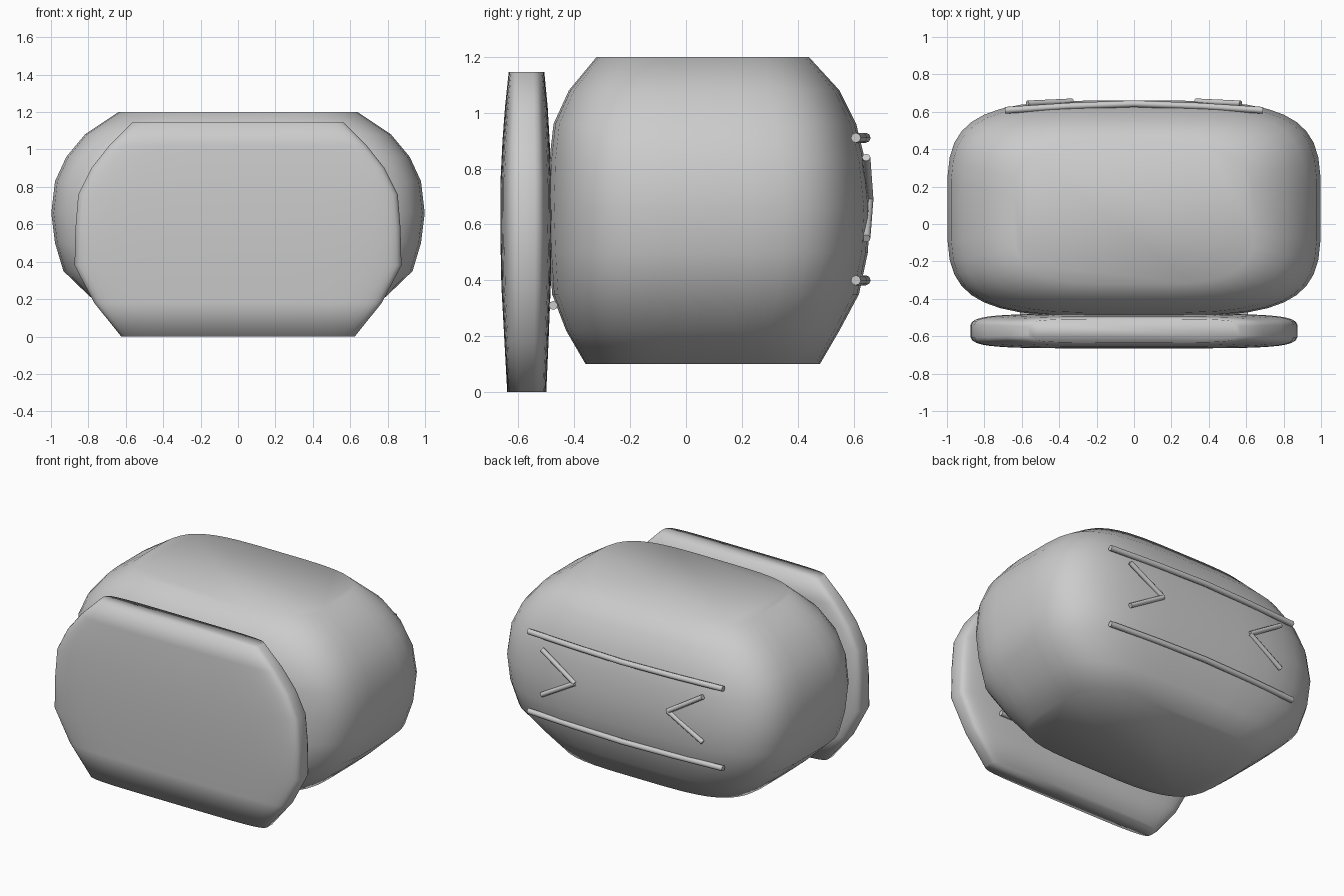
import bpy, bmesh, math
from mathutils import Vector

if "Cube" in bpy.data.objects:
    bpy.data.objects.remove(bpy.data.objects["Cube"])


def loft(name, rings, power, count):
    """Stack rounded-rectangle rings: (z, half width, y front, y back)."""
    bm = bmesh.new()
    loops = []
    for z, w, y0, y1 in rings:
        loop = []
        for i in range(count):
            t = 2 * math.pi * (i + 0.5) / count
            c, s = math.cos(t), math.sin(t)
            x = w * math.copysign(abs(c) ** (2 / power), c)
            y = (y0 + y1) / 2 + (y1 - y0) / 2 * math.copysign(abs(s) ** (2 / power), s)
            loop.append(bm.verts.new((x, y, z)))
        loops.append(loop)
    for a, b in zip(loops, loops[1:]):
        for i in range(count):
            j = (i + 1) % count
            bm.faces.new((a[i], a[j], b[j], b[i]))
    bm.faces.new(loops[0][::-1])
    bm.faces.new(loops[-1])
    for f in bm.faces:
        f.smooth = True
    me = bpy.data.meshes.new(name)
    bm.to_mesh(me)
    bm.free()
    ob = bpy.data.objects.new(name, me)
    bpy.context.collection.objects.link(ob)
    return ob


def rod(name, points, radius):
    """Round bar following a short path."""
    cu = bpy.data.curves.new(name, 'CURVE')
    cu.dimensions = '3D'
    cu.bevel_depth = radius
    cu.bevel_resolution = 2
    cu.use_fill_caps = True
    sp = cu.splines.new('POLY')
    sp.points.add(len(points) - 1)
    for p, co in zip(sp.points, points):
        p.co = (*co, 1)
    ob = bpy.data.objects.new(name, cu)
    bpy.context.collection.objects.link(ob)
    return ob


# Plump main body
loft("body", [
    (0.10, 0.66, -0.36, 0.48), (0.22, 0.80, -0.43, 0.55),
    (0.35, 0.935, -0.48, 0.62), (0.50, 0.98, -0.49, 0.652),
    (0.66, 1.00, -0.495, 0.66), (0.83, 0.98, -0.49, 0.642),
    (0.96, 0.92, -0.475, 0.61), (1.08, 0.82, -0.42, 0.55),
    (1.20, 0.64, -0.32, 0.44)], 3.9, 40)

# Thin front panel standing on the ground
loft("front_panel", [
    (0.00, 0.625, -0.64, -0.50), (0.18, 0.77, -0.65, -0.492),
    (0.38, 0.875, -0.661, -0.484), (0.58, 0.87, -0.665, -0.48),
    (0.76, 0.855, -0.664, -0.482), (0.90, 0.785, -0.657, -0.488),
    (1.02, 0.69, -0.648, -0.495), (1.145, 0.565, -0.635, -0.507)], 5, 40)

# Bent horizontal back rails
for label, z in (("upper", 0.91), ("lower", 0.40)):
    rod(label + "_back_rail",
        [(-0.69, 0.608, z), (-0.35, 0.63, z), (0, 0.643, z),
         (0.35, 0.63, z), (0.69, 0.608, z)], 0.018)

# Chevrons on the back, pointing inward
for label, s in (("right", 1), ("left", -1)):
    apex = (s * 0.33, 0.656, 0.69)
    for part, z in (("upper", 0.84), ("lower", 0.55)):
        rod(f"{label}_{part}_chevron_arm", [(s * 0.57, 0.645, z), apex], 0.015)

# Rod between the body and the front panel
rod("front_rod", [(-0.61, -0.475, 0.31), (0.61, -0.475, 0.31)], 0.016)
